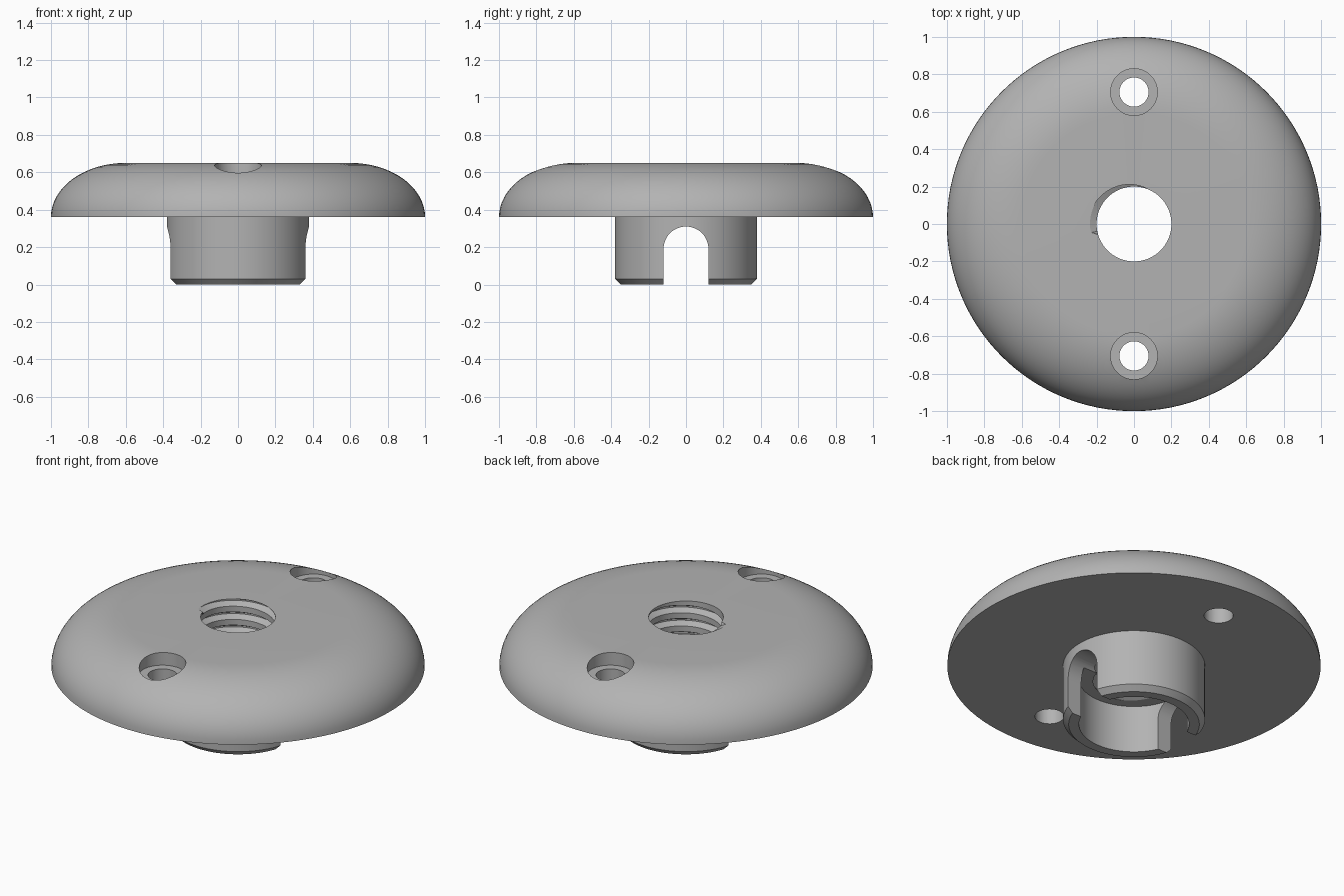
import bpy, bmesh
from math import sin, cos, pi, radians
from mathutils import Vector

cube = bpy.data.objects.get("Cube")
if cube:
    bpy.data.objects.remove(cube)

grey = bpy.data.materials.new("plain grey")
grey.use_nodes = True
grey.diffuse_color = (0.45, 0.45, 0.45, 1)
grey.node_tree.nodes["Principled BSDF"].inputs["Base Color"].default_value = grey.diffuse_color


def finish(bm, name):
    bmesh.ops.remove_doubles(bm, verts=bm.verts, dist=1e-5)
    bmesh.ops.recalc_face_normals(bm, faces=bm.faces)
    mesh = bpy.data.meshes.new(name)
    bm.to_mesh(mesh)
    bm.free()
    mesh.materials.append(grey)
    ob = bpy.data.objects.new(name, mesh)
    bpy.context.collection.objects.link(ob)
    return ob


def lathe(name, profile, steps, centre=(0, 0, 0)):
    """Spin (radius, height) points round a vertical axis into a solid."""
    bm = bmesh.new()
    verts = [bm.verts.new(Vector((r, 0, z)) + Vector(centre)) for r, z in profile]
    edges = [bm.edges.new(pair) for pair in zip(verts, verts[1:])]
    bmesh.ops.spin(bm, geom=verts + edges, cent=centre, axis=(0, 0, 1),
                   angle=2 * pi, steps=steps, use_merge=True)
    return finish(bm, name)


def cut(target, cutter):
    mod = target.modifiers.new("cut", 'BOOLEAN')
    mod.operation = 'DIFFERENCE'
    mod.solver = 'EXACT'
    mod.object = cutter
    cutter.hide_render = True
    bpy.context.view_layer.objects.active = target
    bpy.ops.object.modifier_apply(modifier=mod.name)
    bpy.data.objects.remove(cutter)


# Domed flange with the hollow collar below it
BASE, TOP, CEILING = 0.36, 0.65, 0.28
dome = [(0.6 + 0.4 * cos(a), BASE + (TOP - BASE) * sin(a))
        for a in (i * pi / 32 for i in range(17))]
collar = [(0, CEILING), (0.295, CEILING), (0.295, 0), (0.35, 0), (0.38, 0.03), (0.38, BASE)]
body = lathe("threaded_flange", collar + dome + [(0, TOP)], 128)

# Arched slot through both sides of the collar
bm = bmesh.new()
arch = [(-0.12, -0.1), (0.12, -0.1)]
arch += [(0.12 * cos(i * pi / 24), 0.19 + 0.12 * sin(i * pi / 24)) for i in range(25)]
face = bm.faces.new([bm.verts.new((-0.5, y, z)) for y, z in arch])
side = bmesh.ops.extrude_face_region(bm, geom=[face])["geom"]
bmesh.ops.translate(bm, vec=(1, 0, 0), verts=[v for v in side if isinstance(v, bmesh.types.BMVert)])
cut(body, finish(bm, "slot_cutter"))

# Counterbored screw holes, front and back
for y in (-0.705, 0.705):
    bore = [(0, 0.2), (0.078, 0.2), (0.078, 0.575), (0.125, 0.575), (0.125, 0.8), (0, 0.8)]
    cut(body, lathe("screw_hole_cutter", bore, 48, (0, y, 0)))

# Threaded bore: a helical strip wound into a column, trimmed flat at both ends
PITCH, TURNS, SEGS = 0.078, 9, 64
END = radians(192)
groove = [(-0.022, 0.2), (-0.004, 0.235), (0.004, 0.235), (0.022, 0.2), (PITCH - 0.022, 0.2)]
bm = bmesh.new()
rows = []
for i in range(-6 * SEGS, (TURNS - 6) * SEGS + 1):
    a = 2 * pi * i / SEGS
    root_z = TOP + PITCH * (a - radians(168)) / (2 * pi)
    rows.append([bm.verts.new(((r if a <= END else 0.2) * cos(a),
                               (r if a <= END else 0.2) * sin(a), root_z + dz))
                 for dz, r in groove])
for low, high in zip(rows, rows[1:]):
    for k in range(len(groove) - 1):
        bm.faces.new((low[k], high[k], high[k + 1], low[k + 1]))
bmesh.ops.remove_doubles(bm, verts=bm.verts, dist=1e-4)
for z, normal in ((0.2, -1), (0.72, 1)):
    bmesh.ops.bisect_plane(bm, geom=bm.verts[:] + bm.edges[:] + bm.faces[:],
                           plane_co=(0, 0, z), plane_no=(0, 0, normal), clear_outer=True)
bmesh.ops.holes_fill(bm, edges=[e for e in bm.edges if e.is_boundary], sides=0)
cut(body, finish(bm, "thread_cutter"))

# Smooth curved walls, keeping machined edges crisp
bpy.ops.object.select_all(action='DESELECT')
body.select_set(True)
bpy.context.view_layer.objects.active = body
bpy.ops.object.shade_smooth_by_angle(angle=radians(25))
